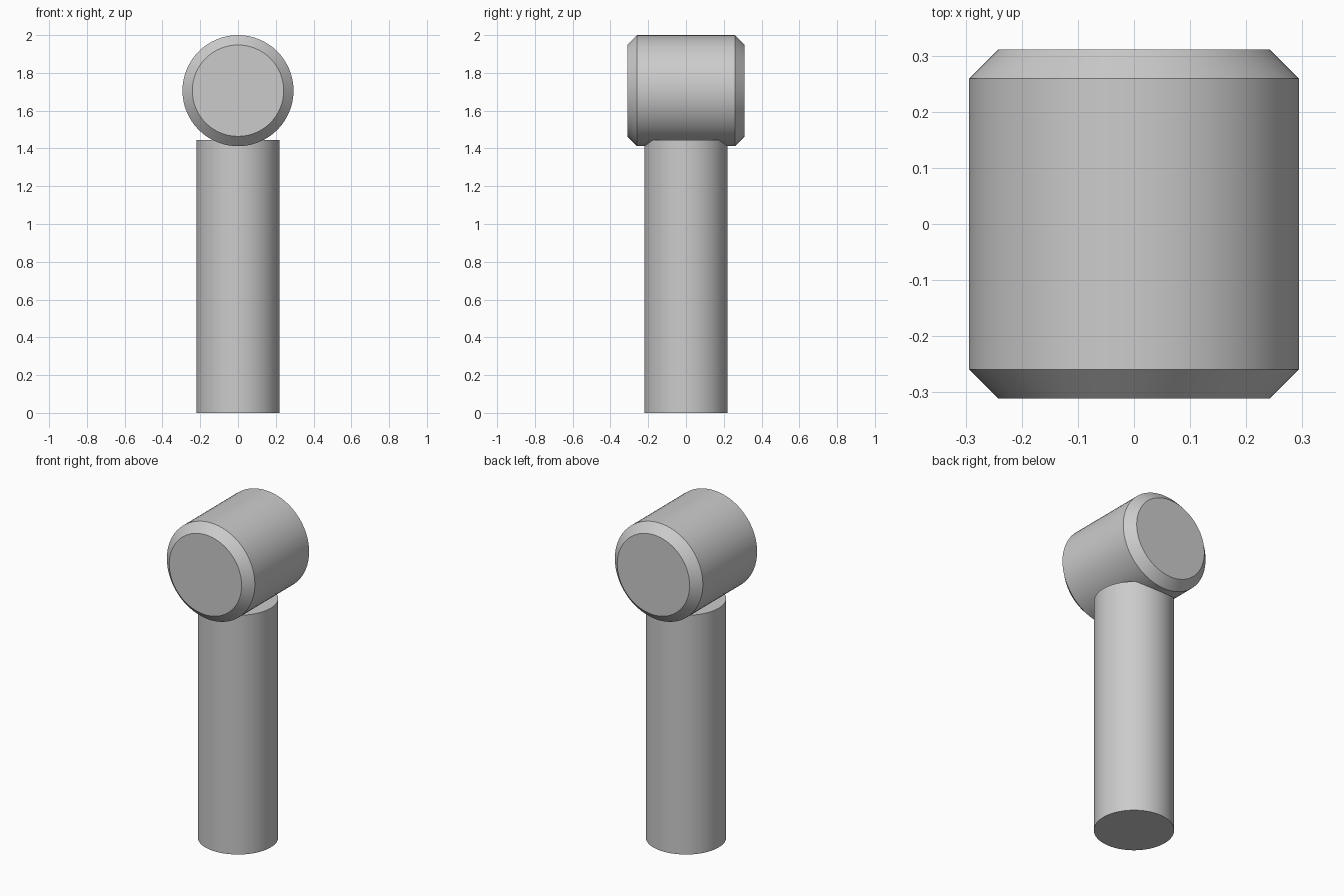
import bpy
import math

cube = bpy.data.objects.get("Cube")
if cube:
    bpy.data.objects.remove(cube, do_unlink=True)

# Single plain grey
grey = bpy.data.materials.new("light grey")
grey.use_nodes = True
color = (0.6, 0.6, 0.6, 1)
grey.diffuse_color = color
grey.node_tree.nodes["Principled BSDF"].inputs["Base Color"].default_value = color


def cylinder(name, radius, length, z, tilt=0.0, chamfer=0.0):
    """Smooth cylinder centred at height z, with optionally chamfered rims."""
    bpy.ops.mesh.primitive_cylinder_add(
        vertices=64, radius=radius, depth=length, location=(0, 0, z), rotation=(tilt, 0, 0))
    obj = bpy.context.object
    obj.name = name
    obj.data.materials.append(grey)
    if chamfer:
        bevel = obj.modifiers.new("rim chamfer", "BEVEL")
        bevel.width = chamfer
        bevel.segments = 1
        bevel.limit_method = "ANGLE"
        bevel.angle_limit = math.radians(60)
        bpy.ops.object.modifier_apply(modifier=bevel.name)
    bpy.ops.object.shade_smooth_by_angle(angle=math.radians(30))
    return obj


# Upright handle, topped by a flat disc that meets the head
handle_top = 1.445
cylinder("handle", 0.22, handle_top, handle_top / 2)

# Head lying front to back, chamfered at both faces
head_radius = 0.294
cylinder("head", head_radius, 0.622, 2 - head_radius, math.pi / 2, 0.052)
